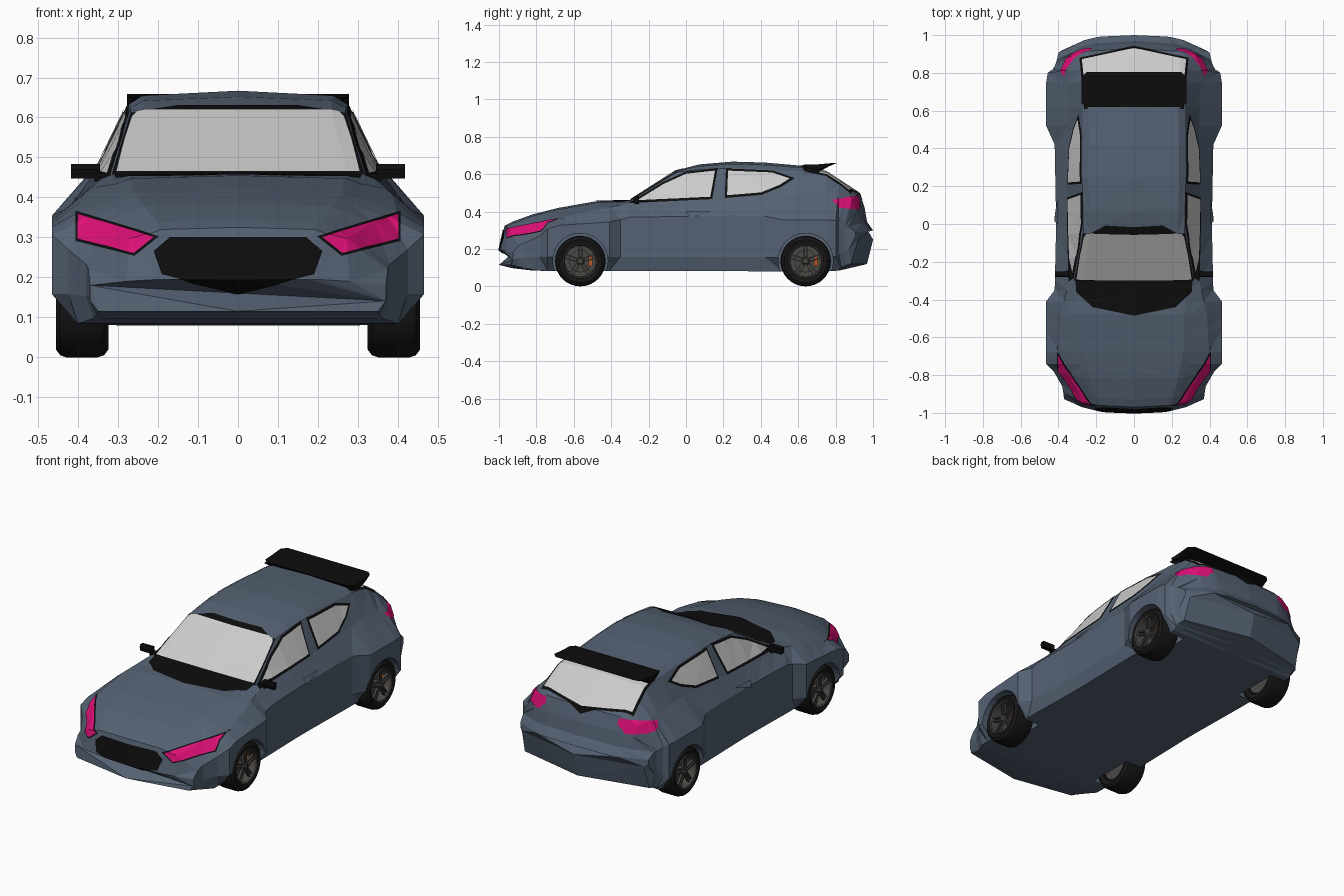
import bpy, bmesh, math
from mathutils import Vector, Matrix

if "Cube" in bpy.data.objects:
    bpy.data.objects.remove(bpy.data.objects["Cube"])


def mat(name, r, g, b):
    m = bpy.data.materials.new(name)
    m.diffuse_color = (r, g, b, 1)
    m.use_nodes = True
    m.node_tree.nodes["Principled BSDF"].inputs["Base Color"].default_value = m.diffuse_color
    return m


PAINT = mat("slate_paint", .09, .12, .17)
BLACK = mat("black_trim", .004, .004, .004)
GLASS = mat("glass", .55, .55, .55)
LAMP = mat("lamp_magenta", .75, .005, .19)
TYRE = mat("tyre_rubber", .008, .008, .008)
RIM = mat("rim_metal", .07, .065, .06)
ORANGE = mat("caliper_orange", .5, .1, .02)


def make(name, bm, m, mirror=False, smooth=False):
    me = bpy.data.meshes.new(name)
    bm.to_mesh(me)
    ob = bpy.data.objects.new(name, me)
    bpy.context.collection.objects.link(ob)
    me.materials.append(m)
    bpy.ops.object.select_all(action='DESELECT')
    ob.select_set(True)
    bpy.context.view_layer.objects.active = ob
    if smooth:
        bpy.ops.object.shade_smooth_by_angle(angle=math.radians(30))
    if mirror:
        ob.modifiers.new("mirror", 'MIRROR')
    return ob


def lerp(line, y):
    for (a, va), (b, vb) in zip(line, line[1:]):
        if y <= b:
            return va + (vb - va) * max(0, (y - a) / (b - a))
    return line[-1][1]


# Body character lines, each as (y, value)
roof_z = [(-1, .195), (-.97, .325), (-.93, .345), (-.82, .385), (-.68, .42), (-.48, .455), (-.3, .46),
          (-.05, .62), (.07, .652), (.25, .667), (.42, .662), (.62, .645), (.75, .612), (.93, .495),
          (.955, .42), (.968, .345), (1, .30)]
crown = [(-1, 0), (-.97, .015), (-.7, .025), (-.4, .02), (-.3, .004), (-.05, .01), (.07, .028),
         (.25, .035), (.5, .035), (.62, .03), (.75, .02), (.93, .01), (1, .005)]
roof_x = [(-1, .2), (-.97, .22), (-.82, .27), (-.68, .3), (-.3, .315), (-.05, .268), (.07, .27),
          (.25, .275), (.62, .27), (.75, .272), (.88, .28), (.93, .265), (1, .2)]
belt_x = [(-1, .28), (-.97, .27), (-.82, .34), (-.68, .395), (-.5, .39), (-.3, .345), (0, .352),
          (.3, .352), (.5, .345), (.82, .355), (.93, .33), (1, .26)]
belt_z = [(-1, .19), (-.97, .295), (-.82, .335), (-.68, .365), (-.5, .405), (-.3, .445), (0, .46),
          (.3, .475), (.6, .49), (.8, .475), (.93, .46), (.955, .4), (.968, .335), (1, .295)]
side_z = [(-1, .18), (-.97, .22), (-.82, .27), (-.7, .325), (-.4, .345), (-.3, .37), (.4, .38),
          (.52, .355), (.8, .355), (.93, .335), (.968, .32), (1, .29)]
side_x = [(-1, .37), (-.9, .385), (-.82, .425), (-.74, .465), (-.41, .465), (-.35, .42), (0, .412),
          (.42, .42), (.52, .465), (.8, .465), (.88, .43), (.93, .42), (1, .4)]
sill_z = [(-1, .115), (-.9, .09), (-.8, .083), (.8, .08), (.97, .12), (1, .25)]


def section(y):
    zc, rx, w = lerp(roof_z, y), lerp(roof_x, y), lerp(side_x, y)
    zb, zm, cr = lerp(sill_z, y), lerp(side_z, y), lerp(crown, y)
    half = [(0, zb), (min(w - .02, .4), zb), (w, zb + min(.075, .4 * (zm - zb))), (w, zm),
            (lerp(belt_x, y), lerp(belt_z, y)), (rx, zc - cr), (.87 * rx, zc - .35 * cr), (0, zc)]
    loop = half + [(-x, z) for x, z in half[-2:0:-1]]
    # nose and tail wrap round in plan
    f = min(1, max(0, (-.75 - y) / .2)) - min(1, max(0, (y - .8) / .15))
    return [(x, y + .08 * f * abs(x / .38) ** 3, z) for x, z in loop]


stations = [-1, -.97, -.93, -.82, -.74, -.68, -.56, -.48, -.41, -.35, -.3, -.18, -.05, .07, .25, .42,
            .52, .62, .75, .82, .88, .93, .955, .968, 1]
body = bmesh.new()
rings = [[body.verts.new(p) for p in section(y)] for y in stations]
for a, b in zip(rings, rings[1:]):
    for i in range(len(a)):
        j = (i + 1) % len(a)
        body.faces.new((a[i], a[j], b[j], b[i]))
body.faces.new(rings[0])
body.faces.new(rings[-1])
bmesh.ops.triangulate(body, faces=body.faces)
bmesh.ops.recalc_face_normals(body, faces=body.faces)
body_ob = make("body", body, PAINT)

# Wheel wells
WHEELS = (("front", -.565), ("rear", .64))
for name, y in WHEELS:
    for s in (-1, 1):
        bm = bmesh.new()
        bmesh.ops.create_cone(bm, cap_ends=True, segments=28, radius1=.147, radius2=.147, depth=.3,
                              matrix=Matrix.Translation((s * .455, y, .137)) @ Matrix.Rotation(math.pi / 2, 4, 'Y'))
        cut = make("well_cutter", bm, BLACK)
        cut.hide_render = True
        mod = body_ob.modifiers.new("well", 'BOOLEAN')
        mod.operation, mod.object, mod.solver = 'DIFFERENCE', cut, 'EXACT'
        bpy.context.view_layer.objects.active = body_ob
        bpy.ops.object.modifier_apply(modifier="well")
        bpy.data.objects.remove(cut)


def patch(name, pts, toward, m, off, grow=0., mirror=False, facing=.08):
    """Lift the part of the body skin inside a convex outline seen from a direction."""
    toward = Vector(toward)
    k = max(range(3), key=lambda i: abs(toward[i]))
    u, v = [i for i in range(3) if i != k]
    bm = body.copy()
    bmesh.ops.delete(bm, geom=[f for f in bm.faces if f.normal.dot(toward) < facing], context='FACES')
    c = sum((Vector(p) for p in pts), Vector((0, 0))) / len(pts)
    for p, q in zip(pts, pts[1:] + pts[:1]):
        p, q = Vector(p), Vector(q)
        n = Vector((q.y - p.y, p.x - q.x)).normalized()
        if n.dot(p - c) < 0:
            n = -n
        p = p + n * grow
        co, no = Vector((0, 0, 0)), Vector((0, 0, 0))
        co[u], co[v], no[u], no[v] = p.x, p.y, n.x, n.y
        bmesh.ops.bisect_plane(bm, geom=bm.verts[:] + bm.edges[:] + bm.faces[:],
                               plane_co=co, plane_no=no, clear_outer=True)
    bm.normal_update()
    for vert, n in [(w, w.normal.copy()) for w in bm.verts]:
        vert.co += n * off
    make(name, bm, m, mirror)


def both(half):
    return half + [(-x, z) for x, z in reversed(half) if x]


# Windows with black surrounds
windows = [
    ("windscreen", both([(.305, .462), (.285, .54), (.265, .6), (.248, .617)]), (0, -1, 0), False, .25),
    ("rear_window", both([(.25, .64), (.275, .87), (0, .93)]), (0, 0, 1), False, .3),
    ("front_side_window", [(-.26, .458), (-.12, .545), (0, .6), (.155, .617), (.13, .477)], (1, 0, 0), True, .3),
    ("rear_side_window", [(.225, .617), (.22, .485), (.4, .5), (.5, .54), (.555, .575), (.46, .607)],
     (1, 0, 0), True, .3)]
for name, pts, d, mir, fc in windows:
    patch(name + "_surround", pts, d, BLACK, .002, .012, mir, fc)
    patch(name, pts, d, GLASS, .005, 0, mir, fc)

# Cowl, grille, lamps, door handle
patch("cowl", both([(.31, -.302), (.305, -.36), (.22, -.44), (0, -.485)]), (0, 0, 1), BLACK, .003)
patch("grille", both([(.17, .3), (.21, .265), (.19, .207), (0, .16)]), (0, -1, 0), BLACK, .004)
headlamp = [(.4, .357), (.4, .295), (.26, .26), (.21, .3)]
patch("headlamp_surround", headlamp, (0, -1, 0), BLACK, .002, .006, True)
patch("headlamp", headlamp, (0, -1, 0), LAMP, .004, 0, True)
patch("tail_lamp", [(.78, .46), (.93, .488), (.925, .41), (.82, .418)], (1, 0, 0), LAMP, .004, 0, True, .15)
patch("door_handle", [(.0, .395), (.14, .4), (.02, .365)], (1, 0, 0), PAINT, .007, 0, True)


def prism(name, profile, x0, x1, m, taper=1., mirror=False):
    bm = bmesh.new()
    a = [bm.verts.new((x0, y, z)) for y, z in profile]
    cy = sum(p[0] for p in profile) / len(profile)
    b = [bm.verts.new((x1, cy + (y - cy) * taper, z)) for y, z in profile]
    bm.faces.new(a)
    bm.faces.new(b)
    for i in range(len(a)):
        j = (i + 1) % len(a)
        bm.faces.new((a[i], a[j], b[j], b[i]))
    bmesh.ops.recalc_face_normals(bm, faces=bm.faces)
    return make(name, bm, m, mirror)


# Roof spoiler, its side supports, mirrors
wing = [(.62, .65), (.7, .652), (.805, .659), (.75, .636), (.7, .622), (.63, .635)]
prism("spoiler", wing, -.25, .25, BLACK)
prism("spoiler_end", wing, .25, .278, BLACK, .75, True)
prism("spoiler_support", [(.61, .645), (.77, .645), (.7, .605), (.66, .61)], .245, .265, BLACK, 1, True)
prism("door_mirror", [(-.275, .447), (-.282, .47), (-.275, .484), (-.25, .482), (-.25, .447)], .345, .418, BLACK, .9, True)
prism("mirror_stalk", [(-.275, .44), (-.275, .46), (-.25, .46), (-.25, .44)], .32, .36, BLACK, 1, True)


def lathe(name, profile, y, m, seg=32):
    bm = bmesh.new()
    rows = [[bm.verts.new((.39 + x, y + r * math.cos(t), .135 + r * math.sin(t)))
             for t in (i * math.tau / seg for i in range(seg))] for r, x in profile]
    for a, b in zip(rows, rows[1:]):
        for i in range(seg):
            j = (i + 1) % seg
            bm.faces.new((a[i], a[j], b[j], b[i]))
    bmesh.ops.remove_doubles(bm, verts=bm.verts, dist=1e-5)
    bmesh.ops.recalc_face_normals(bm, faces=bm.faces)
    make(name, bm, m, True, True)


def blocks(name, items, y, m):
    bm = bmesh.new()
    for x, r, off, size, ang in items:
        M = (Matrix.Translation((.39 + x, y, .135)) @ Matrix.Rotation(ang, 4, 'X')
             @ Matrix.Translation((0, off, r)) @ Matrix.Diagonal((*size, 1)))
        bmesh.ops.create_cube(bm, size=1, matrix=M)
    make(name, bm, m, True)


# Wheels: tyre, rim barrel, disc, twin spokes, hub, caliper
for name, y in WHEELS:
    lathe(name + "_tyre", [(.09, -.06), (.115, -.066), (.13, -.055), (.135, -.04), (.135, .04),
                           (.13, .055), (.115, .066), (.092, .058), (.09, -.06)], y, TYRE)
    lathe(name + "_rim", [(.095, .058), (.092, .064), (.086, .06), (.082, .03), (.082, -.05), (0, -.05)], y, RIM)
    lathe(name + "_brake_disc", [(0, .02), (.06, .02), (.06, .008), (0, .008)], y, RIM)
    lathe(name + "_hub", [(0, .056), (.014, .056), (.02, .048), (.022, .02)], y, RIM, 16)
    blocks(name + "_spokes", [(.045, .05, o, (.014, .008, .075), i * math.tau / 5)
                              for i in range(5) for o in (-.009, .009)], y, RIM)
    blocks(name + "_caliper", [(.022, .055, 0, (.024, .05, .022), -math.pi / 2)], y, ORANGE)
